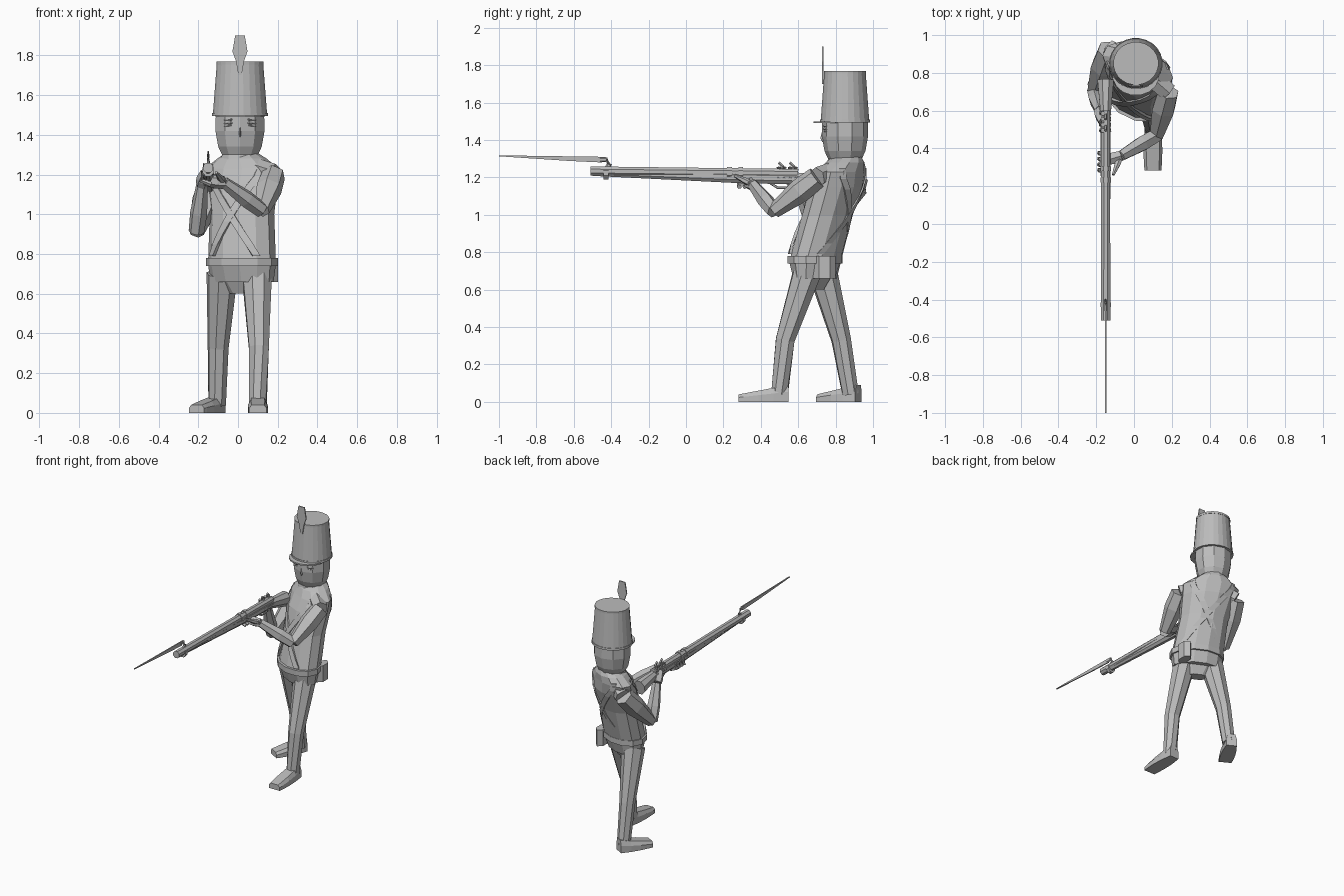
import bpy
import bmesh
from math import cos, sin, tau, radians
from mathutils import Vector, Matrix

if "Cube" in bpy.data.objects:
    bpy.data.objects.remove(bpy.data.objects["Cube"])

GREY = (.5, .5, .5, 1)
grey = bpy.data.materials.new("plain grey")
grey.use_nodes = True
grey.diffuse_color = GREY
grey.node_tree.nodes["Principled BSDF"].inputs["Base Color"].default_value = GREY


def at(x, y, z):
    return Vector((x, y, z))


def turned(degrees):
    return Matrix.Rotation(radians(degrees), 3, 'Z')


def skin(name, rings):
    """Join matching rings of points into one closed, flat-faced surface."""
    mesh = bmesh.new()
    loops = [[mesh.verts.new(point) for point in ring] for ring in rings]
    for lower, upper in zip(loops, loops[1:]):
        for i in range(len(lower)):
            mesh.faces.new((lower[i - 1], lower[i], upper[i], upper[i - 1]))
    mesh.faces.new(loops[0])
    mesh.faces.new(loops[-1])
    bmesh.ops.recalc_face_normals(mesh, faces=mesh.faces)
    data = bpy.data.meshes.new(name)
    mesh.to_mesh(data)
    mesh.free()
    data.materials.append(grey)
    part = bpy.data.objects.new(name, data)
    bpy.context.collection.objects.link(part)


def oval(centre, wide, deep, sides, yaw=0):
    angles = [tau * (i + .5) / sides for i in range(sides)]
    return [centre + turned(yaw) @ at(wide * cos(a), deep * sin(a), 0) for a in angles]


def tube(name, points, radii, sides=6, flat=1):
    """Tube along a path, narrowed sideways by the flat factor."""
    rings = []
    last = len(points) - 1
    for i, (point, radius) in enumerate(zip(points, radii)):
        along = points[min(i + 1, last)] - points[max(i - 1, 0)]
        aim = along.to_track_quat('Z', 'Y').to_matrix()
        side = along.cross(at(0, 0, 1)).normalized()
        if side.length:
            up = side.cross(along).normalized()
            aim = Matrix((side, up, along.normalized())).transposed()
        rings.append([point + aim @ p for p in oval(at(0, 0, 0), radius * flat, radius, sides)])
    skin(name, rings)


def limb(name, start, end, thick, thin):
    """Arm segment that swells a little past its start."""
    tube(name, [start, start.lerp(end, .4), end], [thick, thick * 1.1, thin])


# Jacket: the spine leans back and the left shoulder leads
TWIST = -26
JACKET = [(.66, .17, .1), (.75, .18, .13), (1, .17, .13), (1.15, .19, .13),
          (1.23, .2, .11), (1.28, .13, .1), (1.31, .08, .08)]


def spine(z):
    return at(.02, .69 + max(0, z - .8) / 3, z)


def jacket_ring(z, wide, deep):
    return oval(spine(z), wide, deep, 12, TWIST)


skin("jacket", [jacket_ring(*row) for row in JACKET])
skin("belt", [jacket_ring(z, .19, .14) for z in (.74, .78)])
skin("pelvis", [oval(spine(z), wide, wide / 2, 8, TWIST) for z, wide in ((.6, .08), (.68, .16))])


def on_jacket(z, degrees, lift):
    """Point just off the jacket at a height and a direction."""
    for (low, *a), (high, *b) in zip(JACKET, JACKET[1:]):
        if low <= z <= high:
            wide, deep = Vector(a).lerp(Vector(b), (z - low) / (high - low))
            a = radians(degrees)
            return spine(z) + turned(TWIST) @ at((wide + lift) * cos(a), (deep + lift) * sin(a), 0)


# Crossed straps on the chest and the back
STEPS = 8
for face, middle in (("chest", -90), ("back", 90)):
    for side, lean in (("left", 1), ("right", -1)):
        rings = []
        for step in range(STEPS + 1):
            f = step / STEPS
            z = .79 + .46 * f
            aim = middle + lean * (f - .45) * 100
            rings.append([on_jacket(z, aim + half, lift) for half, lift in
                          ((-7, -.01), (7, -.01), (7, .006), (-7, .006))])
        skin(f"{face}_strap_{side}", rings)

skin("hip_pouch", [oval(at(.17, .74, z), .035, .06, 6) for z in (.66, .78)])

# Arms, from joint to joint
left_shoulder, left_elbow, left_wrist = at(.18, .7, 1.2), at(.12, .47, 1.02), at(-.07, .36, 1.16)
right_shoulder, right_elbow, right_wrist = at(-.13, .92, 1.16), at(-.21, .7, .91), at(-.18, .6, 1.15)
limb("left_shoulder", spine(1.25), left_shoulder, .05, .055)
limb("left_upper_arm", left_shoulder, left_elbow, .06, .04)
limb("left_forearm", left_elbow, left_wrist, .04, .03)
limb("right_shoulder", spine(1.25), right_shoulder, .05, .06)
limb("right_upper_arm", right_shoulder, right_elbow, .065, .04)
limb("right_forearm", right_elbow, right_wrist, .04, .03)

# Hands and fingers wrapped around the gun
left_palm, right_palm = at(-.17, .33, 1.17), at(-.16, .54, 1.21)
limb("left_hand", left_wrist, left_palm, .032, .025)
limb("right_hand", right_wrist, right_palm, .035, .03)
for side, palm in (("left", left_palm), ("right", right_palm)):
    for finger in range(4):
        knuckle = palm + at(-.015, .03 * (finger - 1.5), 0)
        tip = knuckle + at(.01, 0, .045)
        tube(f"{side}_finger_{finger}", [knuckle + at(.05, 0, -.02), knuckle, tip], [.013] * 3, 5)
limb("left_thumb", left_wrist, at(-.11, .26, 1.21), .016, .008)

# Legs in a long stride
LEG_WIDTHS = (.08, .054, .046)
tube("left_leg", [at(.095, .65, .7), at(.105, .53, .33), at(.1, .5, .04)], LEG_WIDTHS, 8)
tube("right_leg", [at(-.08, .73, .7), at(-.1, .83, .33), at(-.105, .88, .04)], LEG_WIDTHS, 8)


def shoe(name, heel, yaw, length):
    rings = []
    for f in (0, .3, .6, .9, 1):
        wide = .036 + .04 * f * (1.2 - f)
        high = .09 - .05 * f
        half = ((wide, 0), (wide, high * .6), (wide * .7, high))
        outline = [*half, *[(-x, z) for x, z in reversed(half)]]
        rings.append([heel + turned(yaw) @ at(x, -f * length, z) for x, z in outline])
    skin(name, rings)


shoe("left_shoe", at(.1, .547, 0), 0, .265)
shoe("right_shoe", at(-.095, .922, 0), -29, .235)


# Head and tall hat share one upright axis
def column(name, sides, *rows):
    skin(name, [oval(at(.01, .85, z), radius, radius * .95, sides) for z, radius in rows])


column("neck", 8, (1.24, .08), (1.32, .08))
column("collar", 10, (1.26, .105), (1.3, .095))
column("head", 10, (1.28, .085), (1.34, .115), (1.42, .13), (1.5, .128))
column("hat", 24, (1.5, .138), (1.77, .117))
column("hat_band", 24, (1.495, .142), (1.51, .141))
column("hat_rim", 24, (1.755, .12), (1.77, .12))
skin("hat_peak", [oval(at(.01, .79, z), .125, .11, 16) for z in (1.49, 1.5)])

# Plume: a thin upright leaf
leaf = [(.008, 1.7), (.02, 1.77), (.038, 1.82), (.024, 1.9)]
leaf += [(-x, z) for x, z in reversed(leaf)]
skin("plume", [[at(.01 + x, y, z) for x, z in leaf] for y in (.728, .736)])

# Face
face = at(.01, .738, 1.46)
skin("nose", [[face + at(-wide, .015, drop), face + at(wide, .015, drop), face + at(0, -jut, drop)]
              for drop, wide, jut in ((-.07, .016, .01), (-.05, .018, .02), (.01, .008, .005))])


def crease(name, centre, reach, thick):
    end = at(reach, .012, -.003)
    sweep = at(-2 * reach, 0, 0)
    tube(name, [centre + end, centre, centre + end + sweep], [thick / 3, thick, thick / 3], 5)


for side, x in (("left", .048), ("right", -.048)):
    for part, lift, thick in (("brow", .017, .007), ("eye", 0, .008), ("lower_lid", -.013, .004)):
        crease(f"{side}_{part}", face + at(x, .003, lift), .032, thick)
crease("mouth", face + at(0, .008, -.095), .04, .006)


# Long gun
def gun(y, z):
    return at(-.15, y, z)


def gun_part(name, radii, *path, sides=8, flat=.85):
    tube(name, [gun(*point) for point in path], radii, sides, flat)


gun_part("gun_stock", (.02, .034, .034, .055), (-.46, 1.225), (.3, 1.2), (.58, 1.195), (.76, 1.165))
gun_part("gun_barrel", (.027, .025), (-.51, 1.234), (.6, 1.222), flat=1)
for place, y in (("front", -.44), ("middle", .22), ("rear", .28)):
    gun_part(f"{place}_band", (.036, .036), (y, 1.223), (y + .025, 1.223))
for part, y in (("frizzen", .5), ("hammer", .56)):
    gun_part(part, (.012, .01, .008), (y, 1.22), (y + .015, 1.26), (y - .005, 1.28), sides=5)
gun_part("trigger_guard", [.007] * 4, (.45, 1.17), (.49, 1.145), (.54, 1.145), (.57, 1.17), sides=5)

# Bayonet: hooked arm and long thin blade
gun_part("bayonet_arm", [.014] * 4, (-.43, 1.24), (-.41, 1.27), (-.425, 1.295), (-.46, 1.295), sides=6, flat=.6)
blade = [(-.43, 1.31), (-1, 1.318), (-1, 1.313), (-.62, 1.288), (-.45, 1.28)]
skin("bayonet_blade", [[gun(y, z) + at(side, 0, 0) for y, z in blade] for side in (-.004, .004)])
